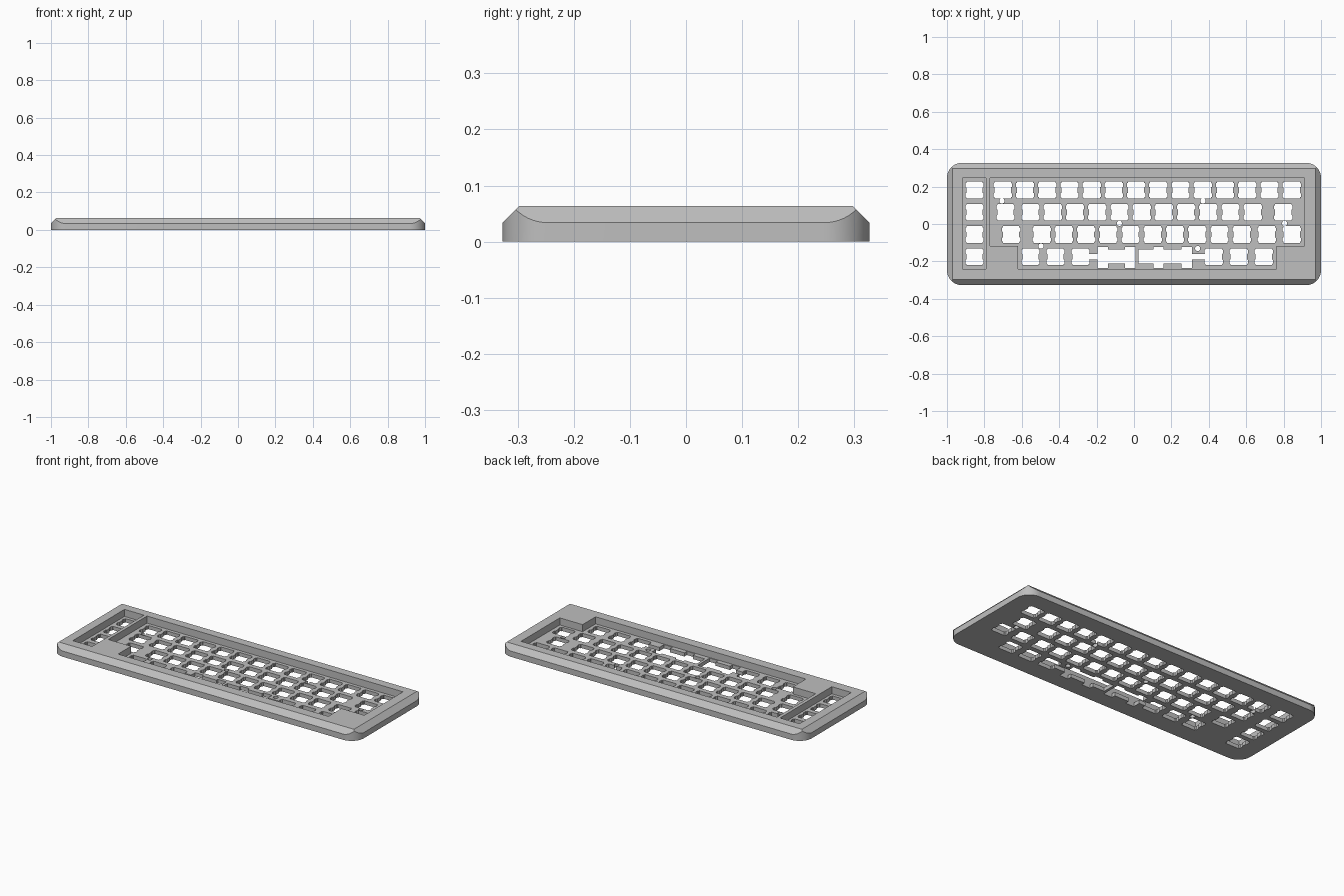
import bpy, bmesh, math

cube = bpy.data.objects.get("Cube")
if cube:
    bpy.data.objects.remove(cube, do_unlink=True)

U = 0.1188            # key pitch
X0, YC = -0.761, 0.003  # left edge of the main key block, centre of the rows
TOP, FLOOR = 0.064, 0.022
HX, HY = 1.0, 0.327
BEVEL = 0.03

grey = bpy.data.materials.new("case grey")
grey.use_nodes = True
colour = (0.52, 0.52, 0.52, 1)
grey.diffuse_color = colour
grey.node_tree.nodes["Principled BSDF"].inputs["Base Color"].default_value = colour


def prism(bm, pts, z0, z1):
    """Extrude a counter-clockwise outline from z0 to z1."""
    face = bm.faces.new([bm.verts.new((x, y, z0)) for x, y in pts])
    up = bmesh.ops.extrude_face_region(bm, geom=[face])["geom"]
    tops = [v for v in up if isinstance(v, bmesh.types.BMVert)]
    bmesh.ops.translate(bm, verts=tops, vec=(0, 0, z1 - z0))
    return tops


def rect(x0, y0, x1, y1):
    return [(x0, y0), (x1, y0), (x1, y1), (x0, y1)]


def circle(x, y, r, n=20):
    return [(x + r * math.cos(math.tau * i / n), y + r * math.sin(math.tau * i / n))
            for i in range(n)]


def rounded(hx, hy, r, n=14):
    pts = []
    for q, (sx, sy) in enumerate([(1, 1), (-1, 1), (-1, -1), (1, -1)]):
        for i in range(n + 1):
            a = math.pi / 2 * (q + i / n)
            pts.append((sx * (hx - r) + r * math.cos(a), sy * (hy - r) + r * math.sin(a)))
    return pts


def switch(x, y):
    """Switch opening with clip notches on both sides."""
    side = [(0.0435, 0), (0.0435, 0.014), (0.049, 0.018), (0.049, 0.036), (0.0435, 0.039), (0.0435, 0.045)]
    right = [(a, -b) for a, b in reversed(side[1:])] + side[1:]
    left = [(-a, -b) for a, b in right]
    return [(x + a, y + b) for a, b in right + left]


def make(name, bm):
    bmesh.ops.recalc_face_normals(bm, faces=bm.faces[:])
    me = bpy.data.meshes.new(name)
    bm.to_mesh(me)
    bm.free()
    me.materials.append(grey)
    ob = bpy.data.objects.new(name, me)
    bpy.context.collection.objects.link(ob)
    return ob


def boolean(ob, cutter, op):
    cutter.hide_render = True
    mod = ob.modifiers.new(op, "BOOLEAN")
    mod.operation, mod.solver, mod.object = op, "EXACT", cutter
    mod.use_self = True
    bpy.context.view_layer.objects.active = ob
    bpy.ops.object.modifier_apply(modifier=mod.name)
    bpy.data.objects.remove(cutter, do_unlink=True)


# Case body: rounded block
bm = bmesh.new()
prism(bm, rounded(HX, HY, 0.08), 0, TOP)
case = make("keyboard_case", bm)

# Straight bevel planes around the top edge
bm = bmesh.new()
low, high = -0.05, TOP
grow = (high - low) - BEVEL
tops = prism(bm, rect(-HX - grow, -HY - grow, HX + grow, HY + grow), low, high)
for v in tops:
    v.co.x = math.copysign(HX - BEVEL, v.co.x)
    v.co.y = math.copysign(HY - BEVEL, v.co.y)
boolean(case, make("bevel_planes", bm), "INTERSECT")

# Pockets: side column and stepped main block
bm = bmesh.new()
y0, y1, step = -0.24, 0.246, -0.118
prism(bm, rect(-0.918, y0, -0.79, y1), FLOOR, 0.1)
prism(bm, [(-0.62, y0), (0.762, y0), (0.762, step), (0.912, step),
           (0.912, y1), (-0.77, y1), (-0.77, step), (-0.62, step)], FLOOR, 0.1)
boolean(case, make("pockets", bm), "DIFFERENCE")

# Key columns of each row, in key units from the left of the main block
rows = [
    [i + 0.5 for i in range(14)],
    [0.625] + [i + 1.75 for i in range(11)] + [13.125],
    [0.875] + [i + 2.25 for i in range(10)] + [12.375, 13.5],
    [1.75, 2.875, 4, 10, 11.125, 12.25],
]
bm = bmesh.new()
LOW, HIGH = -0.02, FLOOR + 0.012
for r, keys in enumerate(rows):
    y = YC + (1.5 - r) * U
    for x in [-0.853] + [X0 + k * U for k in keys]:
        prism(bm, switch(x, y), LOW, HIGH)

# Screw holes
for x, y in [(-0.706, 0.123), (0.369, 0.123), (-0.078, 0.003),
             (0.805, 0.003), (-0.497, -0.118), (0.34, -0.131)]:
    prism(bm, circle(x, y, 0.014), LOW, HIGH)
boolean(case, make("key_holes", bm), "DIFFERENCE")

# Wide-key openings: stabiliser slots, wide bands and thin wire channels
bm = bmesh.new()
for x in (-0.168, -0.019, 0.131, 0.281):
    prism(bm, rect(x - 0.028, -0.235, x + 0.028, -0.122), LOW, HIGH)
for xa, xb in ((-0.18, -0.01), (0.025, 0.29)):
    prism(bm, rect(xa, -0.212, xb, -0.135), LOW - 0.001, HIGH + 0.001)
for xa, xb in ((-0.26, -0.17), (0.28, 0.4)):
    prism(bm, rect(xa, -0.191, xb, -0.16), LOW - 0.002, HIGH + 0.002)
boolean(case, make("wide_key_holes", bm), "DIFFERENCE")

# Smooth corners, sharp edges
bpy.ops.object.select_all(action="DESELECT")
case.select_set(True)
bpy.context.view_layer.objects.active = case
bpy.ops.object.shade_smooth_by_angle(angle=math.radians(25))
